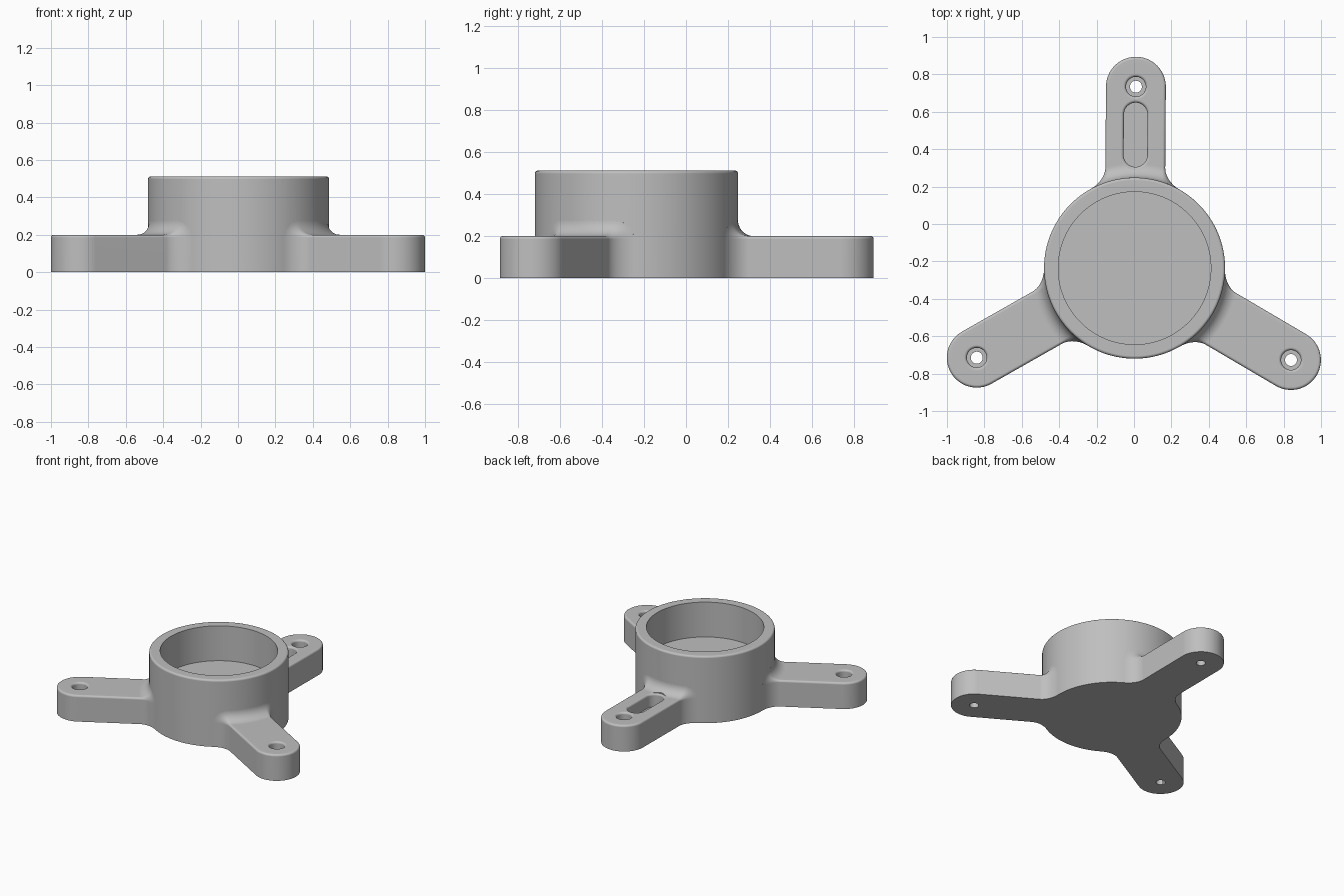
import bpy, bmesh
from math import sin, cos, pi, sqrt, radians
from mathutils import Matrix, Vector

if "Cube" in bpy.data.objects:
    bpy.data.objects.remove(bpy.data.objects["Cube"])

CUP_R, CUP_IN, CUP_TOP, CUP_FLOOR = 0.484, 0.408, 0.512, 0.245
ARM_W, ARM_TOP, ARM_LEN = 0.16, 0.2, 0.97
FILLET, ROUND = 0.075, 0.015
PLACE = Matrix.Translation((0.003, -0.236, 0))

grey = bpy.data.materials.new("grey")
grey.use_nodes = True
colour = (0.52, 0.52, 0.52, 1)
grey.diffuse_color = colour
grey.node_tree.nodes["Principled BSDF"].inputs["Base Color"].default_value = colour


def lofted(name, sections, closed, turn=0.0):
    """Skin a row of point sections, sharing coincident points."""
    bm = bmesh.new()
    shared = {}

    def vert(p):
        key = tuple(round(c, 5) + 0.0 for c in p)
        if key not in shared:
            shared[key] = bm.verts.new(key)
        return shared[key]

    rows = [[vert(p) for p in s] for s in sections]
    pairs = list(zip(rows, rows[1:]))
    if closed:
        pairs.append((rows[-1], rows[0]))
    for a, b in pairs:
        for i in range(len(a) - 1):
            quad = list(dict.fromkeys((a[i], b[i], b[i + 1], a[i + 1])))
            if len(quad) > 2:
                bm.faces.new(quad)
    caps = bmesh.ops.holes_fill(bm, edges=[e for e in bm.edges if e.is_boundary], sides=0)
    bmesh.ops.triangulate(bm, faces=caps["faces"])
    bmesh.ops.recalc_face_normals(bm, faces=bm.faces)
    bm.transform(PLACE @ Matrix.Rotation(turn, 4, "Z"))
    mesh = bpy.data.meshes.new(name)
    bm.to_mesh(mesh)
    bm.free()
    mesh.materials.append(grey)
    obj = bpy.data.objects.new(name, mesh)
    bpy.context.collection.objects.link(obj)
    return obj


def stadium(name, profile, y0, y1, turn=0.0, steps=24):
    """Sweep a half profile (radius, z) around a slot-shaped path."""
    sections = []
    for start, y in ((0, y1), (pi, y0)):
        for k in range(steps + 1):
            a = start + pi * k / steps
            sections.append([(r * cos(a), y + r * sin(a), z) for r, z in profile])
    return lofted(name, sections, True, turn)


def arc(cx, cz, r, a0, a1, n=6):
    return [(cx + r * cos(radians(a0 + (a1 - a0) * k / n)),
             cz + r * sin(radians(a0 + (a1 - a0) * k / n))) for k in range(n + 1)]


def arm_profile(grow):
    """Half cross-section of an arm, swollen outward by grow."""
    rc = ROUND + grow
    flat = ARM_W - ROUND
    top = ARM_TOP + grow
    edge = arc(flat, top - rc, rc, 0, 90)
    return [(0, 0), (ARM_W + grow, 0)] + edge + [(flat * (1 - k / 5), top) for k in range(1, 6)]


def make_arm(name, turn):
    # Root sections wrap the cup and swell into a concave fillet
    root = [(-0.035, FILLET)]
    for k in range(11):
        a = pi / 2 * k / 10
        root.append((FILLET * (1 - cos(a)), FILLET * (1 - sin(a))))
    sides = {}
    for side in (1, -1):
        sides[side] = [[(side * x, sqrt((CUP_R + s) ** 2 - x * x), z)
                        for x, z in arm_profile(grow)] for s, grow in root]
    # Half-round tip
    tip = []
    for k in range(33):
        a = pi * k / 32
        tip.append([(r * cos(a), ARM_LEN + r * sin(a), z) for r, z in arm_profile(0)])
    return lofted(name, sides[1] + tip + sides[-1][::-1], False, turn)


def combine(body, other, operation):
    mod = body.modifiers.new(operation, "BOOLEAN")
    mod.operation = operation
    mod.solver = "EXACT"
    mod.object = other
    bpy.context.view_layer.objects.active = body
    bpy.ops.object.modifier_apply(modifier=mod.name)
    bpy.data.objects.remove(other)


def recess(radius, floor):
    """Half profile of a cutter with a flared mouth at the arm's top."""
    mouth = arc(radius + ROUND, ARM_TOP - ROUND, ROUND, 180, 90)
    lip = radius + ROUND
    return [(0, floor), (radius, floor)] + mouth + [(lip, ARM_TOP + 0.03), (0, ARM_TOP + 0.03)]


# Round cup
cup_profile = [(0, 0), (CUP_R, 0)] + arc(CUP_R - ROUND, CUP_TOP - ROUND, ROUND, 0, 90) + [
    (CUP_IN, CUP_TOP), (CUP_IN, CUP_FLOOR), (0, CUP_FLOOR)]
body = stadium("mounting_cup", cup_profile, 0, 0, steps=64)

# Three arms with counterbored screw holes
turns = [radians(120 * k - 0.43) for k in range(3)]
for turn in turns:
    combine(body, make_arm("arm", turn), "UNION")
for turn in turns:
    bore = recess(0.053, 0.1)
    screw = [(0, -0.05), (0.032, -0.05), (0.032, 0.1)] + bore[1:]
    combine(body, stadium("screw_hole", screw, ARM_LEN, ARM_LEN, turn), "DIFFERENCE")

# Slot pocket in the back arm
combine(body, stadium("slot_pocket", recess(0.063, 0.1), 0.604, 0.822, turns[0]), "DIFFERENCE")

# Smooth shading with crisp edges
bpy.ops.object.select_all(action="DESELECT")
body.select_set(True)
bpy.context.view_layer.objects.active = body
bpy.ops.object.shade_smooth_by_angle(angle=radians(30))
weighted = body.modifiers.new("even_normals", "WEIGHTED_NORMAL")
weighted.keep_sharp = True
